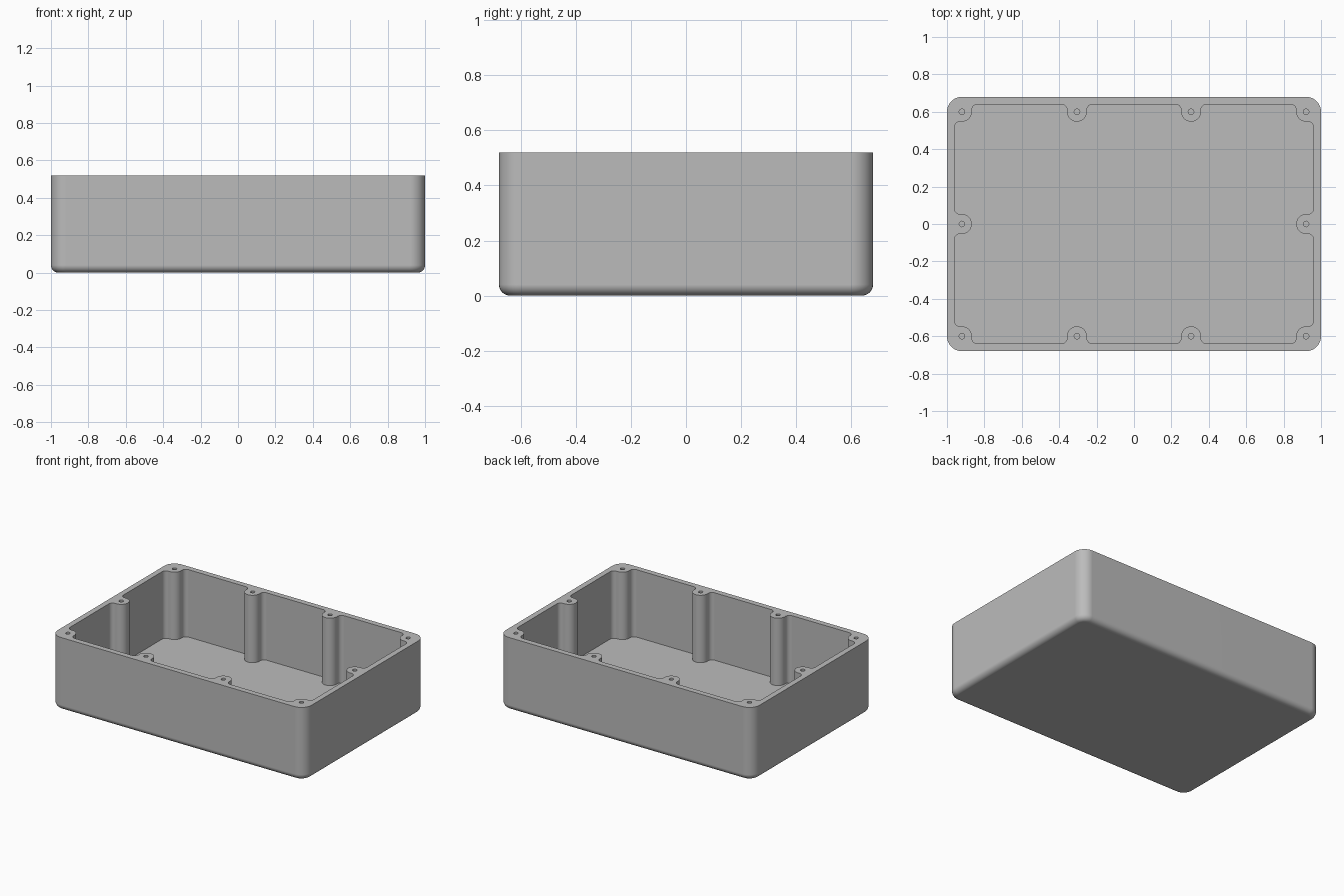
import bpy, bmesh
from math import sin, cos, pi
from mathutils import Vector

cube = bpy.data.objects.get("Cube")
if cube:
    bpy.data.objects.remove(cube)

HX, HY, HEIGHT = 1.0, 0.68, 0.52      # outer half sizes and height
WALL, FLOOR = 0.04, 0.04
CORNER, EDGE = 0.08, 0.04             # outer corner and bottom edge radii
BOSS, ROOT, HOLE = 0.053, 0.03, 0.015 # boss, root fillet and screw hole radii
BX, BY, MID = 0.92, 0.6, 0.305        # boss centres

grey = bpy.data.materials.new("grey plastic")
grey.use_nodes = True
grey.diffuse_color = (0.5, 0.5, 0.5, 1)
grey.node_tree.nodes["Principled BSDF"].inputs["Base Color"].default_value = (0.5, 0.5, 0.5, 1)


def round_polygon(corners, steps=8):
    """Replace each (x, y, radius) right-angle corner by an arc."""
    points = []
    for i, (x, y, r) in enumerate(corners):
        p = Vector((x, y))
        before = (Vector(corners[i - 1][:2]) - p).normalized()
        after = (Vector(corners[(i + 1) % len(corners)][:2]) - p).normalized()
        centre = p + (before + after) * r
        for k in range(steps + 1):
            a = k / steps * pi / 2
            points.append(centre - after * r * cos(a) - before * r * sin(a))
    return points


def loft(name, layers):
    """Skin a stack of (outline, z) layers and cap both ends."""
    bm = bmesh.new()
    rings = [[bm.verts.new((p.x, p.y, z)) for p in outline] for outline, z in layers]
    for low, high in zip(rings, rings[1:]):
        for i in range(len(low)):
            bm.faces.new((low[i - 1], low[i], high[i], high[i - 1]))
    bm.faces.new(rings[0])
    bm.faces.new(rings[-1])
    bmesh.ops.recalc_face_normals(bm, faces=bm.faces)
    mesh = bpy.data.meshes.new(name)
    bm.to_mesh(mesh)
    bm.free()
    mesh.materials.append(grey)
    obj = bpy.data.objects.new(name, mesh)
    bpy.context.collection.objects.link(obj)
    return obj


def rounded_rectangle(inset):
    x, y, r = HX - inset, HY - inset, CORNER - inset
    return round_polygon([(x, -y, r), (x, y, r), (-x, y, r), (-x, -y, r)])


def cut(target, cutter):
    cutter.hide_render = True
    mod = target.modifiers.new("cut", "BOOLEAN")
    mod.operation, mod.solver, mod.object = "DIFFERENCE", "EXACT", cutter
    bpy.context.view_layer.objects.active = target
    bpy.ops.object.modifier_apply(modifier=mod.name)
    bpy.data.objects.remove(cutter)


# Outer body with a rounded bottom edge
layers = []
for k in range(9):
    a = k / 8 * pi / 2
    layers.append((rounded_rectangle(EDGE * (1 - sin(a))), EDGE * (1 - cos(a))))
layers.append((rounded_rectangle(0), HEIGHT))
body = loft("enclosure_body", layers)

# Cavity outline: one quadrant that steps around the bosses, then mirrored
ix, iy = HX - WALL, HY - WALL
quadrant = [
    (BX - BOSS, BOSS, BOSS), (ix, BOSS, ROOT),
    (ix, BY - BOSS, ROOT), (BX - BOSS, BY - BOSS, BOSS), (BX - BOSS, iy, ROOT),
    (MID + BOSS, iy, ROOT), (MID + BOSS, BY - BOSS, BOSS),
    (MID - BOSS, BY - BOSS, BOSS), (MID - BOSS, iy, ROOT),
]
half = quadrant + [(-x, y, r) for x, y, r in reversed(quadrant)]
outline = round_polygon(half + [(x, -y, r) for x, y, r in reversed(half)])
# Drop coincident points where two arcs meet
outline = [p for i, p in enumerate(outline) if (p - outline[i - 1]).length > 1e-5]
cut(body, loft("cavity_cutter", [(outline, FLOOR), (outline, HEIGHT + 0.1)]))

# Screw holes in every boss
centres = [(sx * x, sy * BY) for x in (BX, MID) for sx in (-1, 1) for sy in (-1, 1)]
for cx, cy in centres + [(-BX, 0), (BX, 0)]:
    ring = [Vector((cx + HOLE * cos(k * pi / 8), cy + HOLE * sin(k * pi / 8))) for k in range(16)]
    cut(body, loft("hole_cutter", [(ring, HEIGHT - 0.3), (ring, HEIGHT + 0.1)]))

# Smooth shading with crisp rims and flat walls
bpy.ops.object.select_all(action="DESELECT")
body.select_set(True)
bpy.context.view_layer.objects.active = body
bpy.ops.object.shade_smooth_by_angle(angle=pi / 6)
weighted = body.modifiers.new("flat walls", "WEIGHTED_NORMAL")
weighted.keep_sharp = True
